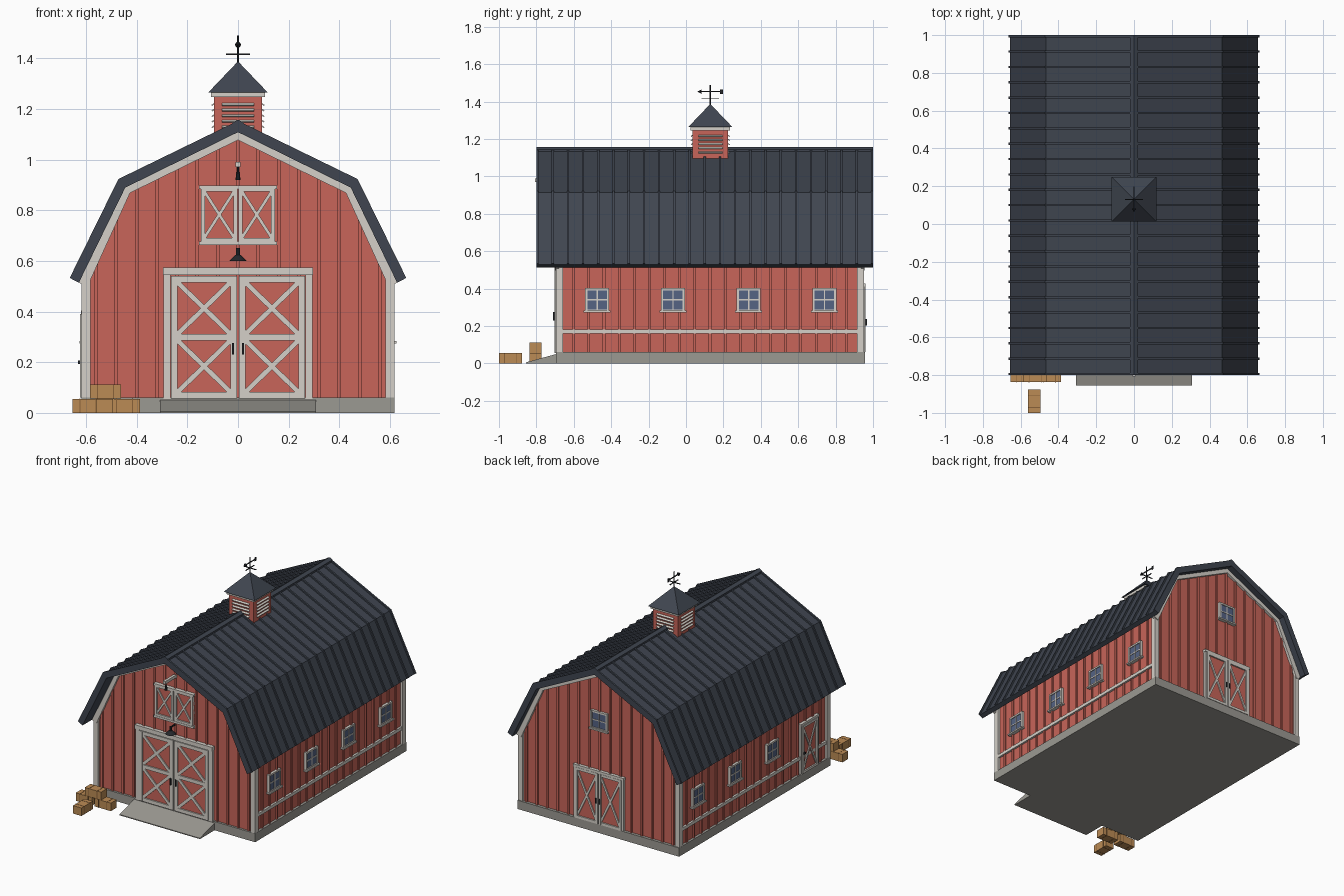
import bpy, bmesh, math
from mathutils import Matrix, Vector

if "Cube" in bpy.data.objects:
    bpy.data.objects.remove(bpy.data.objects["Cube"], do_unlink=True)


def material(name, color):
    m = bpy.data.materials.new(name)
    m.use_nodes = True
    m.diffuse_color = (*color, 1)
    m.node_tree.nodes["Principled BSDF"].inputs["Base Color"].default_value = (*color, 1)
    return m


RED = material("barn red", (0.58, 0.13, 0.1))
TRIM = material("off white trim", (0.66, 0.63, 0.58))
ROOF = material("slate roof", (0.05, 0.06, 0.08))
STONE = material("concrete", (0.33, 0.32, 0.29))
STRAW = material("straw", (0.5, 0.26, 0.09))
TWINE = material("twine", (0.25, 0.12, 0.04))
METAL = material("black metal", (0.018, 0.02, 0.024))
GLASS = material("window glass", (0.09, 0.125, 0.23))

FRONT_Y, BACK_Y, HALF = -0.68, 0.937, 0.6
MID_Y = (FRONT_Y + BACK_Y) / 2


def wall_frame(turn, offset):
    return Matrix.Translation(offset) @ Matrix.Rotation(math.radians(turn), 4, "Z")


# Wall frames: local x runs along the wall, local -y points outward
FRONT = wall_frame(0, (0, FRONT_Y, 0))
BACK = wall_frame(180, (0, BACK_Y, 0))
LEFT = wall_frame(90, (HALF, 0, 0))
RIGHT = wall_frame(270, (-HALF, 0, 0))
WORLD = Matrix.Identity(4)


class Part:
    """Collects simple solids into one named object."""

    def __init__(self, name, mat):
        self.name, self.mat, self.bm = name, mat, bmesh.new()

    def box(self, center, size, frame=WORLD, rot=WORLD):
        m = frame @ Matrix.Translation(center) @ rot @ Matrix.Diagonal((*size, 1))
        bmesh.ops.create_cube(self.bm, size=1, matrix=m)

    def panel(self, frame, u, z, w, h, out, tilt=0.0, back=0.0):
        """Board on a wall, centred at (u, z), from depth back to out."""
        self.box((u, -(out + back) / 2, z), (w, out - back, h), frame,
                 Matrix.Rotation(tilt, 4, "Y"))

    def cone(self, center, r1, r2, depth, sides=12, rot=WORLD):
        bmesh.ops.create_cone(self.bm, cap_ends=True, segments=sides, radius1=r1, radius2=r2,
                              depth=depth, matrix=Matrix.Translation(center) @ rot)

    def prism(self, outline, y0, y1):
        vs = [self.bm.verts.new((x, y0, z)) for x, z in outline]
        face = self.bm.faces.new(vs)
        new = bmesh.ops.extrude_face_region(self.bm, geom=[face])["geom"]
        moved = [v for v in new if isinstance(v, bmesh.types.BMVert)]
        bmesh.ops.translate(self.bm, verts=moved, vec=(0, y1 - y0, 0))

    def done(self, smooth=False):
        bmesh.ops.recalc_face_normals(self.bm, faces=self.bm.faces)
        me = bpy.data.meshes.new(self.name)
        self.bm.to_mesh(me)
        self.bm.free()
        me.materials.append(self.mat)
        ob = bpy.data.objects.new(self.name, me)
        bpy.context.collection.objects.link(ob)
        if smooth:
            bpy.ops.object.select_all(action="DESELECT")
            ob.select_set(True)
            bpy.context.view_layer.objects.active = ob
            bpy.ops.object.shade_smooth_by_angle()


def mirrored(half):
    """Full outline from right-hand points that end on the centre line."""
    return half + [(-x, z) for x, z in reversed(half[:-1])]


def band(outer, inner):
    return mirrored(outer) + mirrored(inner)[::-1]


# Foundation and ramp
p = Part("foundation", STONE)
p.box((0, 0.131, 0.03), (1.235, 1.652, 0.06))
p.done()
p = Part("ramp", STONE)
p.box((0, -0.775, 0.0), (0.615, 0.16, 0.008))
for v in p.bm.verts:
    v.co.z = (0.05 if v.co.y > -0.75 else 0.006) if v.co.z > 0 else 0
p.done()

# Walls with vertical battens
wall = [(0.6, 0.05), (0.6, 0.56), (0.44, 0.885), (0, 1.105)]
p = Part("walls", RED)
p.prism(mirrored(wall), FRONT_Y, BACK_Y)
p.done()


def gable_height(x):
    x = abs(x)
    (x1, z1), (x2, z2), (x3, z3) = wall[1:]
    if x > x2:
        return z1 + (x1 - x) / (x1 - x2) * (z2 - z1)
    return z2 + (x2 - x) / x2 * (z3 - z2)


p = Part("wall_battens", RED)
for i in range(-7, 8):
    u = i * 0.08
    top = gable_height(u) - 0.01
    for f in (FRONT, BACK):
        p.panel(f, u, (top + 0.055) / 2, 0.014, top - 0.055, 0.009)
for i in range(-9, 10):
    for f, s in ((LEFT, 1), (RIGHT, -1)):
        p.panel(f, s * (MID_Y + i * 0.081), 0.3, 0.014, 0.5, 0.009)
p.done()

# Roof shell, standing seams and ridge cap
outer = [(0.656, 0.528), (0.466, 0.915), (0, 1.143)]
inner = [(0.628, 0.514), (0.445, 0.889), (0, 1.108)]
seam = [(0.664, 0.533), (0.472, 0.923), (0, 1.153)]
p = Part("roof", ROOF)
p.prism(band(outer, inner), -0.797, 0.997)
p.done()
p = Part("roof_seams", ROOF)
for i in range(23):
    y = -0.794 + i * 1.788 / 22
    p.prism(band(seam, inner), y - 0.006, y + 0.006)
p.done()
p = Part("ridge_cap", ROOF)
p.prism(band([(0.022, 1.145), (0, 1.157)], [(0.022, 1.125), (0, 1.135)]), -0.8, 1.0)
p.done()

# Gable boards, corner boards and side rails
p = Part("gable_trim", TRIM)
lower = [(0.595, 0.497), (0.426, 0.868), (0, 1.077)]
for y0, y1 in ((FRONT_Y - 0.018, FRONT_Y + 0.002), (BACK_Y - 0.002, BACK_Y + 0.018)):
    p.prism(band(inner, lower), y0, y1)
p.done()
p = Part("corner_boards", TRIM)
for x in (-0.6, 0.6):
    for y in (FRONT_Y + 0.004, BACK_Y - 0.004):
        p.box((x, y, 0.3), (0.034, 0.036, 0.48))
p.done()
p = Part("side_rails", TRIM)
for f, s in ((LEFT, 1), (RIGHT, -1)):
    p.panel(f, s * MID_Y, 0.171, 1.58, 0.022, 0.014)
p.done()


def cross(part, f, u, z, w, h, out, width):
    a = math.atan2(h, w)
    for s in (-1, 1):
        part.panel(f, u, z, math.hypot(w, h) - width, width, out, s * a)


def leaf(panels, boards, f, u, z0, z1, w, rows, b):
    """Braced door leaf with one crossed bay per row."""
    panels.panel(f, u, (z0 + z1) / 2, w, z1 - z0, 0.014)
    for s in (-1, 1):
        boards.panel(f, u + s * (w - b) / 2, (z0 + z1) / 2, b, z1 - z0, 0.024)
    step = (z1 - z0 - b) / rows
    for i in range(rows + 1):
        boards.panel(f, u, z0 + b / 2 + i * step, w - b, b, 0.0235)
    for i in range(rows):
        cross(boards, f, u, z0 + b / 2 + (i + 0.5) * step, w - b, step, 0.021, b * 0.8)


# Doors: front pair, loft pair, back pair and side door
panels, boards = Part("door_panels", RED), Part("door_boards", TRIM)
surround = Part("door_surrounds", TRIM)
for s in (-1, 1):
    leaf(panels, boards, FRONT, s * 0.134, 0.057, 0.54, 0.26, 2, 0.025)
    leaf(panels, boards, FRONT, s * 0.074, 0.675, 0.89, 0.144, 1, 0.016)
    leaf(panels, boards, BACK, s * 0.09, 0.06, 0.41, 0.174, 1, 0.018)
    surround.panel(FRONT, s * 0.28, 0.3, 0.028, 0.49, 0.02)
    surround.panel(BACK, s * 0.184, 0.24, 0.014, 0.36, 0.018)
leaf(panels, boards, RIGHT, 0.47, 0.06, 0.39, 0.17, 1, 0.016)
surround.panel(FRONT, 0, 0.559, 0.592, 0.028, 0.026)
surround.panel(BACK, 0, 0.418, 0.385, 0.018, 0.022)
surround.panel(RIGHT, 0.47, 0.397, 0.2, 0.016, 0.02)
for s in (-1, 1):
    surround.panel(RIGHT, 0.47 + s * 0.091, 0.225, 0.014, 0.34, 0.018)
for z in (0.67, 0.89):
    surround.panel(FRONT, 0, z, 0.306, 0.014, 0.026)
for part in (panels, boards, surround):
    part.done()
p = Part("door_handles", METAL)
for s in (-1, 1):
    p.panel(FRONT, s * 0.02, 0.253, 0.009, 0.045, 0.032, back=0.02)
    p.panel(BACK, s * 0.014, 0.22, 0.008, 0.035, 0.03, back=0.02)
p.panel(RIGHT, 0.4, 0.2, 0.012, 0.014, 0.032, back=0.02)
p.done()

# Windows
glass, frames = Part("window_glass", GLASS), Part("window_frames", TRIM)
spots = [(LEFT, y, 0.34) for y in (-0.475, -0.07, 0.335, 0.74)]
spots += [(RIGHT, -y, 0.34) for y in (-0.07, 0.335, 0.74)] + [(BACK, 0, 0.77)]
for f, u, z in spots:
    glass.panel(f, u, z, 0.12, 0.115, 0.0115)
    for s in (-1, 1):
        frames.panel(f, u + s * 0.058, z, 0.012, 0.125, 0.018)
        frames.panel(f, u, z + s * 0.057, 0.116, 0.012, 0.0175)
    frames.panel(f, u, z, 0.007, 0.115, 0.015)
    frames.panel(f, u, z, 0.115, 0.007, 0.0145)
    frames.panel(f, u, z - 0.062, 0.145, 0.01, 0.026)
glass.done()
frames.done()

# Hoist beam with hook, and the lamp over the door
p = Part("hoist_beam", TRIM)
p.box((0, -0.742, 0.98), (0.018, 0.13, 0.02))
p.done()
p = Part("hoist_hook", METAL)
p.cone((0, -0.785, 0.955), 0.004, 0.004, 0.04, 8)
p.cone((0, -0.785, 0.935), 0.01, 0.006, 0.03, 8)
p.done()
p = Part("barn_lamp", METAL)
p.cone((0, -0.735, 0.612), 0.034, 0.01, 0.024, 16)
p.cone((0, -0.735, 0.636), 0.008, 0.008, 0.028, 12)
p.box((0, -0.705, 0.645), (0.008, 0.06, 0.008))
p.done(smooth=True)

# Cupola
CY = 0.13
p = Part("cupola_body", RED)
p.box((0, CY, 1.15), (0.19, 0.19, 0.2))
p.done()
p = Part("cupola_trim", TRIM)
p.box((0, CY, 1.255), (0.212, 0.212, 0.018))
p.done()
p = Part("cupola_louvres", TRIM)
for turn in range(0, 360, 90):
    f = Matrix.Translation((0, CY, 0)) @ Matrix.Rotation(math.radians(turn), 4, "Z")
    for i in range(5):
        p.box((0, -0.097, 1.13 + i * 0.022), (0.128, 0.016, 0.005), f,
              Matrix.Rotation(math.radians(35), 4, "X"))
p.done()
p = Part("cupola_roof", ROOF)
p.cone((0, CY, 1.325), 0.118 * math.sqrt(2), 0.002, 0.122, 4, Matrix.Rotation(math.pi / 4, 4, "Z"))
p.done()

# Weather vane
p = Part("weather_vane", METAL)
p.cone((0, CY, 1.435), 0.004, 0.003, 0.11, 8)
p.box((0, CY, 1.415), (0.094, 0.005, 0.005))
p.box((0, CY, 1.415), (0.005, 0.094, 0.005))
p.box((0, CY, 1.453), (0.005, 0.12, 0.006))
p.box((0, CY + 0.06, 1.453), (0.004, 0.018, 0.024))
p.cone((0, CY - 0.058, 1.453), 0.012, 0.0, 0.022, 8, Matrix.Rotation(math.pi / 2, 4, "X"))
p.done()

# Straw bales with twine
bales, twine = Part("straw_bales", STRAW), Part("bale_twine", TWINE)
for x, y, z, turn in ((-0.592, -0.805, 0, 0), (-0.448, -0.805, 0, 0),
                      (-0.523, -0.805, 0.056, 0), (-0.528, -0.939, 0, 90)):
    f = Matrix.Translation((x, y, z)) @ Matrix.Rotation(math.radians(turn), 4, "Z")
    bales.box((0, 0, 0.028), (0.124, 0.064, 0.055), f)
    for s in (-1, 1):
        twine.box((s * 0.032, 0, 0.028), (0.004, 0.066, 0.057), f)
bales.done()
twine.done()
